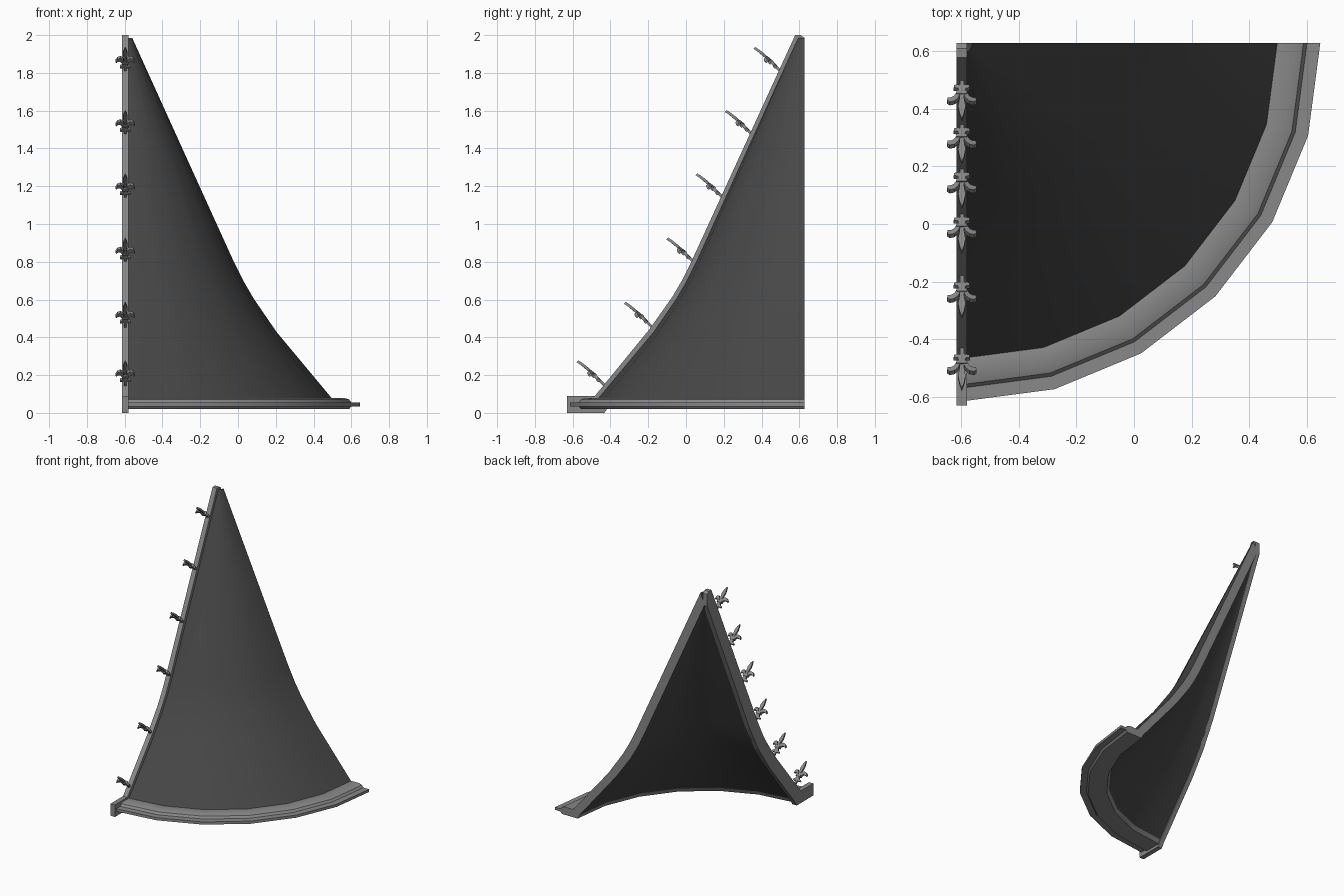
import bpy, bmesh, math
from mathutils import Vector

if "Cube" in bpy.data.objects:
    bpy.data.objects.remove(bpy.data.objects["Cube"])

AX, AY = -0.597, 0.628          # axis of the quarter spire


def material(name, c):
    m = bpy.data.materials.new(name)
    m.diffuse_color = (*c, 1)
    m.use_nodes = True
    m.node_tree.nodes["Principled BSDF"].inputs["Base Color"].default_value = m.diffuse_color
    return m


slate = material("dark slate", (0.062, 0.062, 0.062))
stone = material("grey trim", (0.25, 0.25, 0.25))


def finish(bm, name, mats, smooth=False):
    bmesh.ops.recalc_face_normals(bm, faces=bm.faces)
    me = bpy.data.meshes.new(name)
    bm.to_mesh(me)
    bm.free()
    ob = bpy.data.objects.new(name, me)
    bpy.context.collection.objects.link(ob)
    for m in mats:
        me.materials.append(m)
    if smooth:
        bpy.ops.object.select_all(action='DESELECT')
        ob.select_set(True)
        bpy.context.view_layer.objects.active = ob
        bpy.ops.object.shade_smooth_by_angle(angle=math.radians(32))
    return ob


def loft(bm, rings, cap_mat=0):
    """Join closed rings of points and cap both ends."""
    rows = [[bm.verts.new(p) for p in r] for r in rings]
    n = len(rows[0])
    for a, b in zip(rows, rows[1:]):
        for i in range(n):
            j = (i + 1) % n
            bm.faces.new((a[i], a[j], b[j], b[i]))
    for r in (rows[0], rows[-1]):
        bm.faces.new(r).material_index = cap_mat


def quarter_sweep(name, profile, mats, cap_mat=0):
    bm = bmesh.new()
    rings = []
    for k in range(7):
        t = math.radians(15 * k)
        rings.append([(AX + r * math.cos(t), AY - r * math.sin(t), z) for r, z in profile])
    loft(bm, rings, cap_mat)
    return finish(bm, name, mats, True)


# Curved roof shell, trim-coloured at the cut ends
outer = [(0.037, 1.985), (0.30, 1.405), (0.575, 0.80), (0.625, 0.70), (0.68, 0.605),
         (0.80, 0.43), (1.10, 0.07)]
inner = [(1.04, 0.05), (0.735, 0.42), (0.615, 0.59), (0.56, 0.685), (0.51, 0.785),
         (0.235, 1.39), (0.004, 1.90)]
quarter_sweep("roof_shell", outer + inner, [slate, stone], 1)

# Moulded eave
quarter_sweep("eave_moulding",
              [(1.095, 0.078), (1.16, 0.079), (1.185, 0.071), (1.197, 0.055), (1.243, 0.055),
               (1.243, 0.035), (1.197, 0.035), (1.185, 0.02), (1.055, 0.02), (1.035, 0.06)],
              [stone])

# Ridge strip with foot block
ridge = [(0.05, 2.0), (0.60, 0.80), (0.65, 0.70), (0.70, 0.615), (0.82, 0.445), (1.11, 0.09),
         (1.257, 0.09), (1.257, 0.0), (1.06, 0.0), (1.03, 0.045), (0.73, 0.415), (0.61, 0.59),
         (0.505, 0.785), (0.0, 1.90), (0.0, 1.985), (0.02, 2.0)]
bm = bmesh.new()
loft(bm, [[(x, AY - r, z) for r, z in ridge] for x in (-0.615, -0.579)])
finish(bm, "ridge_strip", [stone])

# Leaf finials: flat outlines (across, along) with a thickness
PARTS = [
    ([(0, 0.178), (0.008, 0.155), (0.013, 0.125), (0.008, 0.09), (0.006, 0.06),
      (-0.006, 0.06), (-0.008, 0.09), (-0.013, 0.125), (-0.008, 0.155)], 0.014, False),
    ([(0.004, 0.062), (0.012, 0.088), (0.026, 0.101), (0.042, 0.099), (0.051, 0.086),
      (0.049, 0.074), (0.038, 0.079), (0.027, 0.076), (0.018, 0.060)], 0.018, True),
    ([(0.0, 0.066), (0.010, 0.058), (0.014, 0.040), (0.028, 0.034), (0.026, 0.022),
      (0.012, 0.022), (0.0, 0.028)], 0.016, True),
    ([(-0.018, 0.055), (0.018, 0.055), (0.018, 0.070), (-0.018, 0.070)], 0.026, False),
    ([(-0.007, -0.02), (0.007, -0.02), (0.007, 0.065), (-0.007, 0.065)], 0.014, False),
]
ALONG = Vector((0, -0.707, 0.707))
UP = Vector((0, 0.707, 0.707))


def finial(name, y, z):
    bm = bmesh.new()
    base = Vector((AX, y, z))
    for outline, thick, mirrored in PARTS:
        for s in ((1, -1) if mirrored else (1,)):
            rings = []
            for w in (-thick / 2, thick / 2):
                ring = []
                for u, v in outline:
                    bend = -6 * u * u - 1.5 * max(0, v - 0.09) ** 2
                    ring.append(base + Vector((u * s, 0, 0)) + ALONG * v + UP * (w + bend))
                rings.append(ring)
            loft(bm, rings)
    finish(bm, name, [stone])


for i, (y, z) in enumerate([(-0.44, 0.155), (-0.19, 0.465), (0.035, 0.805),
                            (0.19, 1.145), (0.345, 1.48), (0.495, 1.815)]):
    finial(f"ridge_finial_{i + 1}", y, z)
